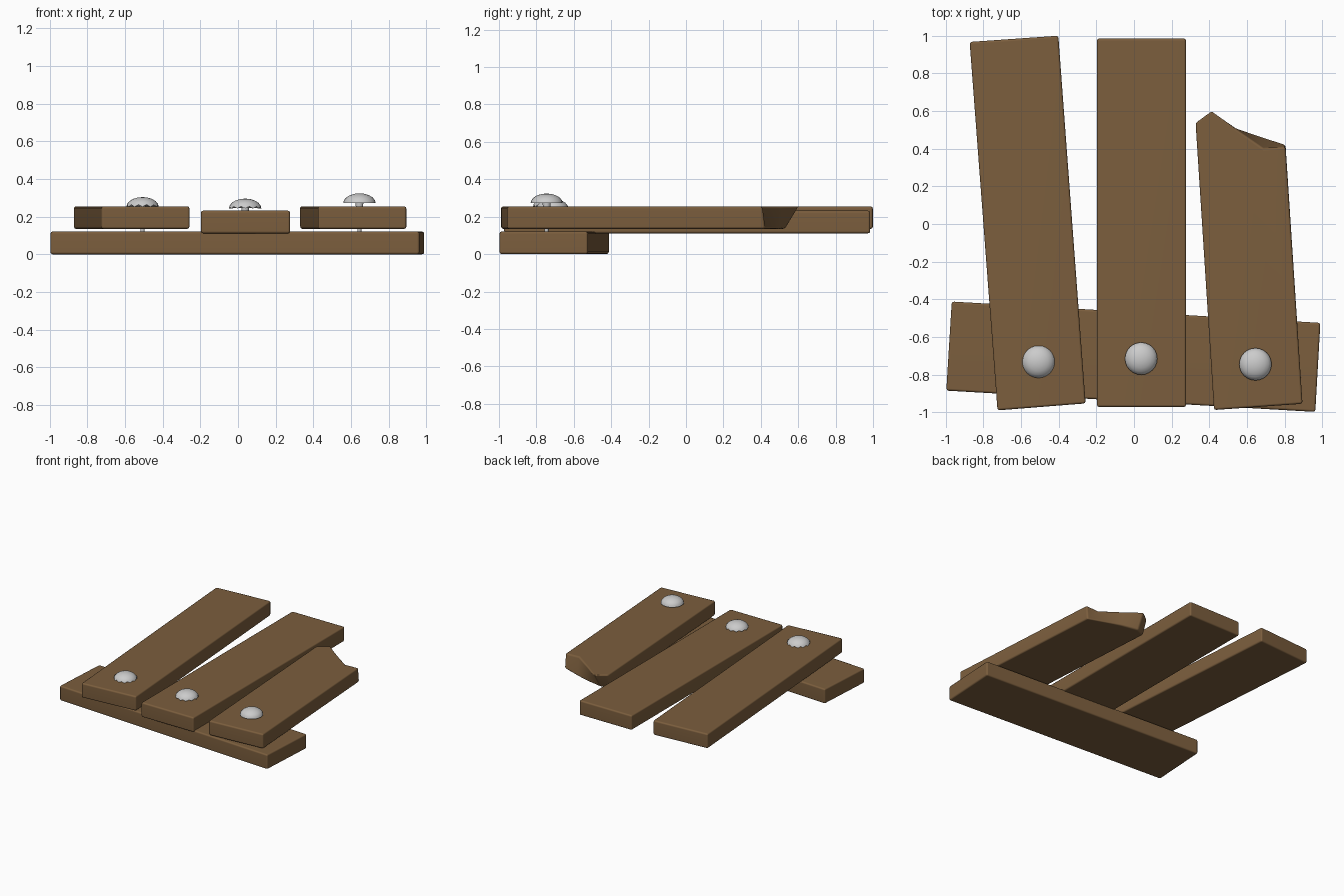
import bpy, bmesh, math
from mathutils import Matrix

if "Cube" in bpy.data.objects:
    bpy.data.objects.remove(bpy.data.objects["Cube"])


def make_material(name, rgb, rough):
    m = bpy.data.materials.new(name)
    m.use_nodes = True
    m.diffuse_color = (*rgb, 1)
    node = m.node_tree.nodes["Principled BSDF"]
    node.inputs["Base Color"].default_value = (*rgb, 1)
    node.inputs["Roughness"].default_value = rough
    return m


wood = make_material("brown wood", (0.2, 0.112, 0.047), 0.8)
steel = make_material("light steel", (0.6, 0.6, 0.6), 0.5)


def finish(bm, name, mat):
    bmesh.ops.recalc_face_normals(bm, faces=bm.faces)
    mesh = bpy.data.meshes.new(name)
    bm.to_mesh(mesh)
    bm.free()
    mesh.materials.append(mat)
    for p in mesh.polygons:
        p.use_smooth = True
    obj = bpy.data.objects.new(name, mesh)
    bpy.context.collection.objects.link(obj)
    return obj


def plank(name, z0, z1, top, bottom=None):
    """Board between two outlines with softened edges."""
    bm = bmesh.new()
    lo = [bm.verts.new((x, y, z0)) for x, y in bottom or top]
    hi = [bm.verts.new((x, y, z1)) for x, y in top]
    bm.faces.new(lo)
    bm.faces.new(hi)
    for i in range(len(hi)):
        j = (i + 1) % len(hi)
        bm.faces.new((lo[i], lo[j], hi[j], hi[i]))
    obj = finish(bm, name, wood)
    bevel = obj.modifiers.new("worn edges", 'BEVEL')
    bevel.width = 0.012
    bevel.segments = 2
    bevel.limit_method = 'ANGLE'
    bevel.angle_limit = math.radians(40)
    obj.modifiers.new("flat faces", 'WEIGHTED_NORMAL')
    return obj


def nail(name, x, y, rim, tip, tilt=0, scallop=0):
    """Domed head on a tapering shank; scallop dents the rim."""
    bm = bmesh.new()
    n, rings, radius, height = 24, 5, 0.086, 0.052
    prev = None
    for r in range(rings):
        a = r / rings * math.pi / 2
        ring = []
        for k in range(n):
            t = math.tau * k / n
            dent = scallop * (k % 2) if r == 0 else 0
            ring.append(bm.verts.new((radius * math.cos(a) * math.cos(t),
                                      radius * math.cos(a) * math.sin(t),
                                      height * math.sin(a) + dent)))
        if prev:
            for k in range(n):
                j = (k + 1) % n
                bm.faces.new((prev[k], prev[j], ring[j], ring[k]))
        else:
            # underside of the head
            hub = bm.verts.new((0, 0, 0.005))
            for k in range(n):
                bm.faces.new((hub, ring[(k + 1) % n], ring[k]))
        prev = ring
    crown = bm.verts.new((0, 0, height))
    for k in range(n):
        bm.faces.new((prev[k], prev[(k + 1) % n], crown))
    # shank
    length = rim - tip
    bmesh.ops.create_cone(bm, cap_ends=True, segments=10, radius1=0.006,
                          radius2=0.022, depth=length,
                          matrix=Matrix.Translation((0, 0, 0.005 - length / 2)))
    bm.transform(Matrix.Translation((x, y, rim)) @ Matrix.Rotation(tilt, 4, 'X'))
    obj = finish(bm, name, steel)
    bpy.ops.object.select_all(action='DESELECT')
    obj.select_set(True)
    bpy.context.view_layer.objects.active = obj
    bpy.ops.object.shade_smooth_by_angle(angle=math.radians(50))
    return obj


# Cross board lying on the ground
plank("cross_board", 0, 0.121,
      [(-0.997, -0.885), (0.963, -0.998), (0.99, -0.525), (-0.968, -0.412)])

# Three boards resting across it
plank("right_board", 0.135, 0.255,
      [(-0.725, -0.99), (-0.257, -0.953), (-0.402, 1.0), (-0.873, 0.967)])
plank("middle_board", 0.111, 0.232,
      [(-0.197, -0.972), (0.277, -0.972), (0.277, 0.985), (-0.197, 0.985)])

# Short board whose far end is splintered
plank("broken_left_board", 0.135, 0.255,
      [(0.425, -0.988), (0.895, -0.955), (0.805, 0.41), (0.69, 0.4),
       (0.535, 0.51), (0.412, 0.605), (0.327, 0.54)],
      [(0.425, -0.988), (0.895, -0.955), (0.805, 0.42), (0.65, 0.475),
       (0.545, 0.505), (0.405, 0.53), (0.33, 0.5)])

# Nails
nail("right_nail", -0.507, -0.732, 0.252, 0.05, scallop=0.012)
nail("middle_nail", 0.038, -0.715, 0.244, 0.05, scallop=0.01)
nail("left_nail", 0.645, -0.745, 0.272, 0.05)
